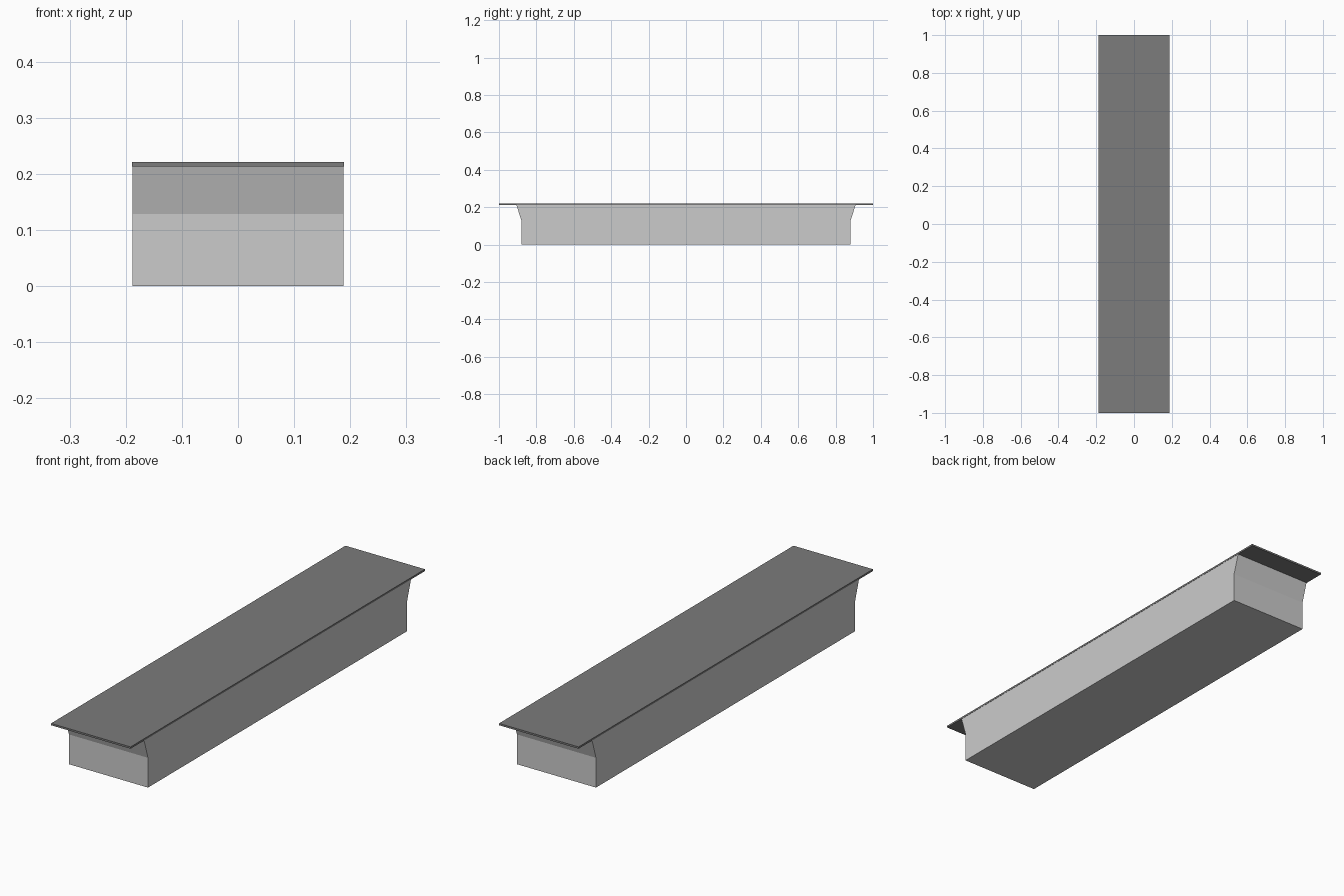
import bpy, bmesh

if "Cube" in bpy.data.objects:
    bpy.data.objects.remove(bpy.data.objects["Cube"])


def prism(name, profile, half_width):
    """Extrude a (y, z) profile across x, centred on x = 0."""
    bm = bmesh.new()
    face = bm.faces.new([bm.verts.new((-half_width, y, z)) for y, z in profile])
    new = bmesh.ops.extrude_face_region(bm, geom=[face])["geom"]
    verts = [v for v in new if isinstance(v, bmesh.types.BMVert)]
    bmesh.ops.translate(bm, verts=verts, vec=(2 * half_width, 0, 0))
    bmesh.ops.recalc_face_normals(bm, faces=bm.faces[:])
    mesh = bpy.data.meshes.new(name)
    bm.to_mesh(mesh)
    bm.free()
    obj = bpy.data.objects.new(name, mesh)
    bpy.context.collection.objects.link(obj)
    return obj


def mirrored(half):
    """Complete a right-hand (y, z) half profile with its mirror image."""
    return half + [(-y, z) for y, z in reversed(half)]


# Counter base: straight ends that flare outwards below the top
prism("base", mirrored([(0.88, 0), (0.88, 0.128), (0.907, 0.214)]), 0.188)

# Thin dark worktop overhanging both ends
top = prism("worktop", mirrored([(1.0, 0.213), (1.0, 0.221)]), 0.189)
dark = bpy.data.materials.new("dark_top")
dark.diffuse_color = (0.2, 0.2, 0.2, 1)
dark.use_nodes = True
dark.node_tree.nodes["Principled BSDF"].inputs["Base Color"].default_value = dark.diffuse_color
top.data.materials.append(dark)
